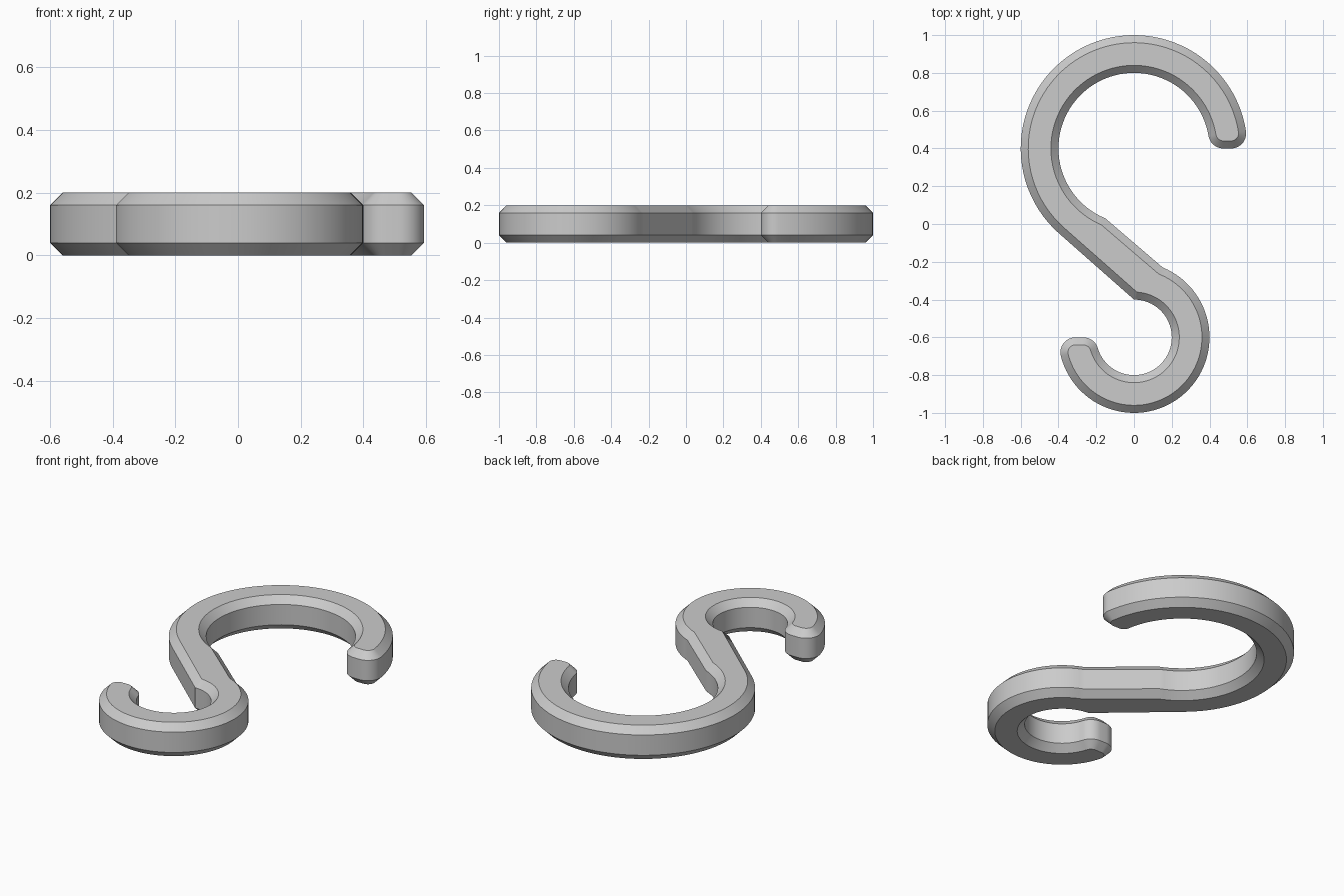
import bpy, bmesh
from math import sin, cos, asin, sqrt, degrees, radians, ceil
from mathutils import Vector

cube = bpy.data.objects.get("Cube")
if cube:
    bpy.data.objects.remove(cube)

HEIGHT, CHAMFER, FILLET, STEP = 0.2, 0.04, 0.08, 4
BIG, SMALL = Vector((0, 0.4)), Vector((0, -0.6))
BIG_OUT, BIG_IN, SMALL_OUT, SMALL_IN = 0.6, 0.4, 0.4, 0.2


def arc(centre, radius, start, end):
    """Points along an arc, angles in degrees."""
    n = max(2, ceil(abs(end - start) / (STEP if radius > 0.1 else 9)))
    angles = [radians(start + (end - start) * i / n) for i in range(n + 1)]
    return [centre + radius * Vector((cos(a), sin(a))) for a in angles]


def tip_angles(outer, inner):
    """Angles at which the tip fillets touch the outer and inner arcs."""
    return (degrees(asin(FILLET / (outer - FILLET))),
            degrees(asin(FILLET / (inner + FILLET))))


def tip(centre, outer, inner, side):
    """Rounded end of a hook, from its inner arc to its outer arc."""
    out_a, in_a = tip_angles(outer, inner)
    turn = 0 if side > 0 else 180
    points = []
    for reach, start, end in ((inner + FILLET, 180 + in_a, 270),
                              (outer - FILLET, 270, 360 + out_a)):
        x = sqrt(reach ** 2 - FILLET ** 2)
        mid = centre + side * Vector((x, FILLET))
        points += arc(mid, FILLET, start + turn, end + turn)
    return points


def inset(points, distance):
    """Mitred inward offset of a counter-clockwise outline."""
    result = []
    for i, p in enumerate(points):
        a = (p - points[i - 1]).normalized()
        b = (points[(i + 1) % len(points)] - p).normalized()
        na, nb = Vector((-a.y, a.x)), Vector((-b.y, b.x))
        result.append(p + (na + nb) * distance / (1 + na.dot(nb)))
    return result


# Outline: large hook, straight shank, small hook
big_out, big_in = tip_angles(BIG_OUT, BIG_IN)
small_out, small_in = tip_angles(SMALL_OUT, SMALL_IN)
raw = arc(BIG, BIG_OUT, big_out, 228.6)
raw += arc(SMALL, SMALL_IN, 90, small_in - 180)
raw += tip(SMALL, SMALL_OUT, SMALL_IN, -1)
raw += arc(SMALL, SMALL_OUT, 180 + small_out, 427.7)
raw += arc(BIG, BIG_IN, 247.7, big_in)
raw += tip(BIG, BIG_OUT, BIG_IN, 1)
outline = [p for i, p in enumerate(raw) if (p - raw[i - 1]).length > 0.001]
inner = inset(outline, CHAMFER)

# Solid with chamfered top and bottom rims
bm = bmesh.new()
levels = ((inner, 0), (outline, CHAMFER),
          (outline, HEIGHT - CHAMFER), (inner, HEIGHT))
rings = [[bm.verts.new((p.x, p.y, z)) for p in pts] for pts, z in levels]
for low, high in zip(rings, rings[1:]):
    for i in range(len(low)):
        bm.faces.new((low[i - 1], low[i], high[i], high[i - 1]))
bm.faces.new(rings[-1])
bm.faces.new(rings[0][::-1])
mesh = bpy.data.meshes.new("s_hook")
bm.to_mesh(mesh)
bm.free()
hook = bpy.data.objects.new("s_hook", mesh)
bpy.context.collection.objects.link(hook)

# Plain grey material
grey = bpy.data.materials.new("grey")
grey.use_nodes = True
colour = (0.6, 0.6, 0.6, 1)
grey.diffuse_color = colour
grey.node_tree.nodes["Principled BSDF"].inputs["Base Color"].default_value = colour
mesh.materials.append(grey)

# Smooth curved walls, crisp chamfer edges
bpy.ops.object.select_all(action="DESELECT")
hook.select_set(True)
bpy.context.view_layer.objects.active = hook
bpy.ops.object.shade_smooth_by_angle(angle=radians(30))
